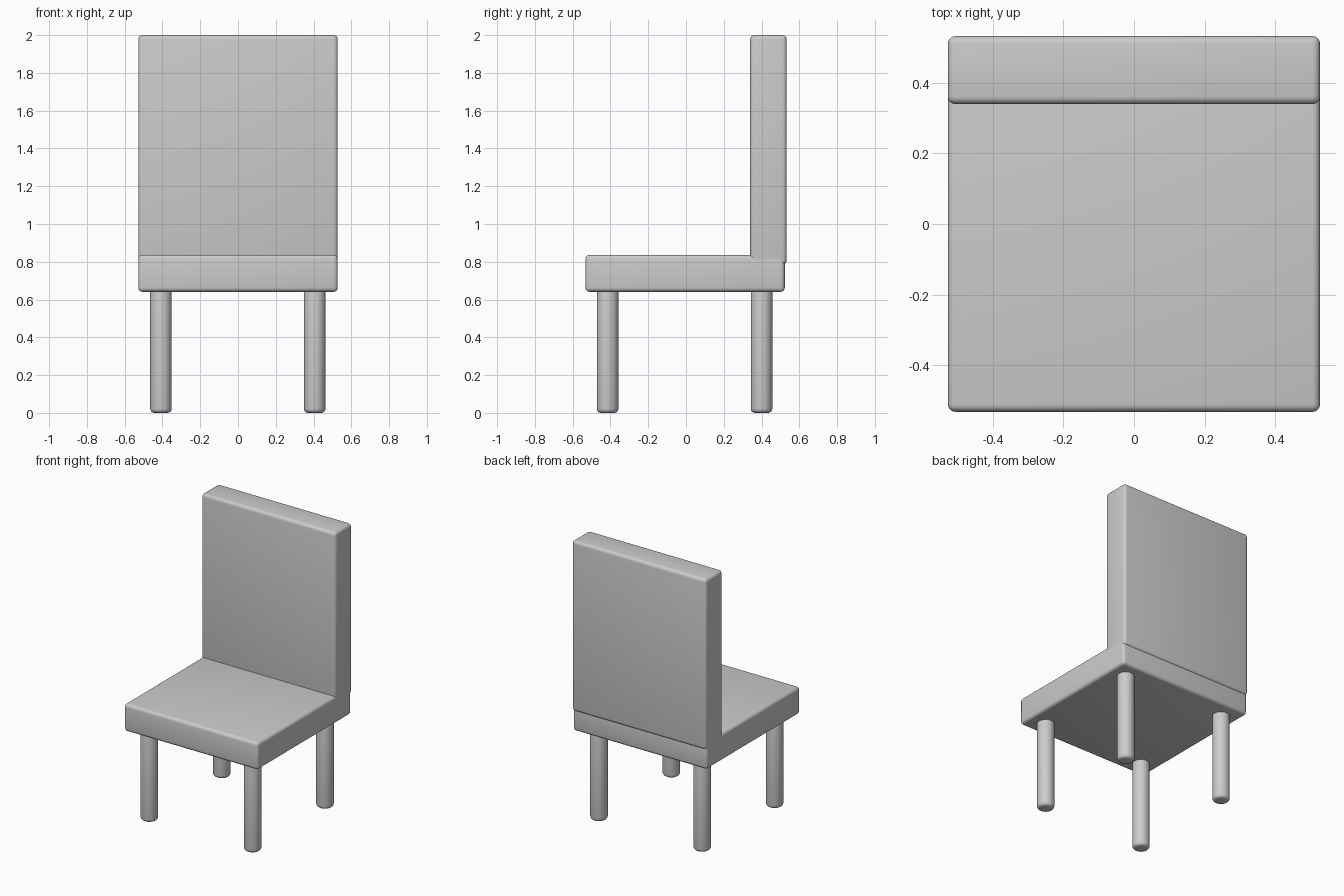
import bpy
import math

if "Cube" in bpy.data.objects:
    bpy.data.objects.remove(bpy.data.objects["Cube"])

# Single plain grey finish
grey = bpy.data.materials.new("plain_grey")
grey.diffuse_color = (0.6, 0.6, 0.6, 1.0)
grey.use_nodes = True
grey.node_tree.nodes["Principled BSDF"].inputs["Base Color"].default_value = grey.diffuse_color


def finish(obj, name, bevel):
    """Name, colour, round the edges and smooth."""
    obj.name = name
    obj.data.materials.append(grey)
    mod = obj.modifiers.new("rounded_edges", 'BEVEL')
    mod.width = bevel
    mod.segments = 4
    mod.limit_method = 'ANGLE'
    mod.angle_limit = math.radians(40)
    bpy.ops.object.modifier_apply(modifier=mod.name)
    bpy.ops.object.shade_smooth_by_angle(angle=math.radians(35))


def slab(name, low, high, bevel=0.022):
    """Rounded box between two corners."""
    bpy.ops.mesh.primitive_cube_add(size=1, location=[(a + b) / 2 for a, b in zip(low, high)])
    obj = bpy.context.object
    obj.scale = [b - a for a, b in zip(low, high)]
    bpy.ops.object.transform_apply(location=False, rotation=False, scale=True)
    finish(obj, name, bevel)


def leg(name, x, y, top=0.68, radius=0.057):
    """Round post with a softened foot."""
    bpy.ops.mesh.primitive_cylinder_add(vertices=32, radius=radius, depth=top,
                                        location=(x, y, top / 2))
    finish(bpy.context.object, name, 0.022)


# Seat cushion and the backrest, which overhangs the seat slightly at the rear
slab("seat", (-0.528, -0.533, 0.641), (0.528, 0.523, 0.836))
slab("backrest", (-0.528, 0.340, 0.785), (0.528, 0.533, 2.0))

# Four legs
for side, x in (("left", -0.408), ("right", 0.406)):
    leg("front_leg_" + side, x, -0.415)
    leg("back_leg_" + side, x, 0.400)
